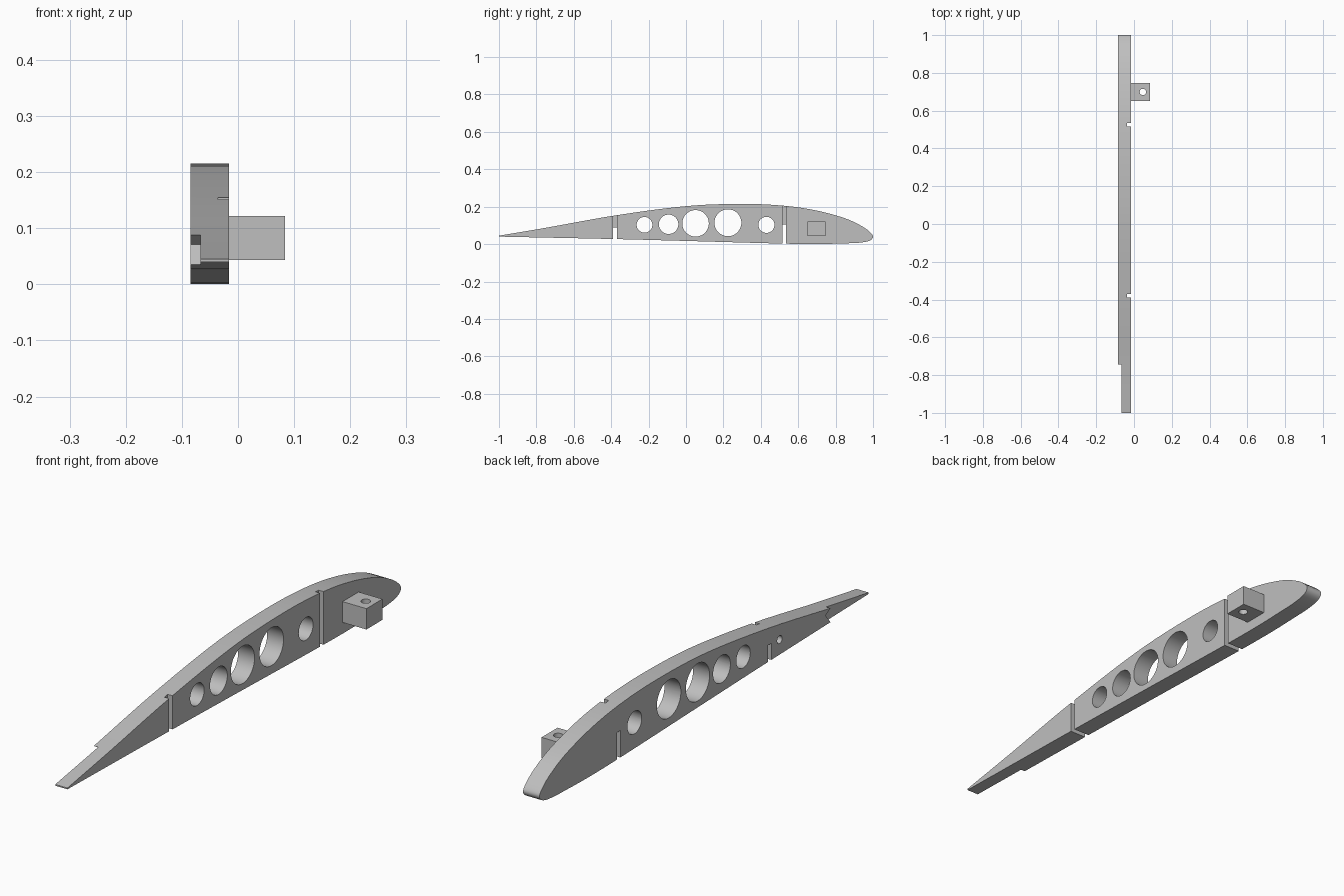
import bpy, bmesh, math
from mathutils import Vector

cube = bpy.data.objects.get("Cube")
if cube:
    bpy.data.objects.remove(cube, do_unlink=True)

grey = bpy.data.materials.new("plain grey")
grey.use_nodes = True
grey.diffuse_color = (0.52, 0.52, 0.52, 1)
grey.node_tree.nodes["Principled BSDF"].inputs["Base Color"].default_value = grey.diffuse_color

RIGHT, STEP, LEFT = -0.085, -0.067, -0.016   # rib faces and rebate depth across x


def prism(name, outline, x0, x1):
    """Extrude a (y, z) outline along x."""
    bm = bmesh.new()
    face = bm.faces.new([bm.verts.new((x0, y, z)) for y, z in outline])
    out = bmesh.ops.extrude_face_region(bm, geom=[face])
    moved = [v for v in out["geom"] if isinstance(v, bmesh.types.BMVert)]
    bmesh.ops.translate(bm, verts=moved, vec=(x1 - x0, 0, 0))
    bmesh.ops.recalc_face_normals(bm, faces=bm.faces)
    mesh = bpy.data.meshes.new(name)
    bm.to_mesh(mesh)
    bm.free()
    mesh.materials.append(grey)
    ob = bpy.data.objects.new(name, mesh)
    bpy.context.collection.objects.link(ob)
    return ob


def box(name, x0, x1, y0, y1, z0, z1):
    return prism(name, [(y0, z0), (y1, z0), (y1, z1), (y0, z1)], x0, x1)


def circle(y, z, r, n=48):
    return [(y + r * math.cos(i * math.tau / n), z + r * math.sin(i * math.tau / n))
            for i in range(n)]


def combine(target, tool, operation="DIFFERENCE"):
    mod = target.modifiers.new("combine", "BOOLEAN")
    mod.operation, mod.object, mod.solver = operation, tool, "EXACT"
    bpy.context.view_layer.objects.active = target
    bpy.ops.object.modifier_apply(modifier=mod.name)
    bpy.data.objects.remove(tool, do_unlink=True)


def smooth_path(points, steps=6):
    """Catmull-Rom curve through the points."""
    p = [Vector(q) for q in points]
    p = [2 * p[0] - p[1]] + p + [2 * p[-1] - p[-2]]
    path = []
    for a, b, c, d in zip(p, p[1:], p[2:], p[3:]):
        for i in range(steps):
            t = i / steps
            path.append((2 * b + (c - a) * t + (2 * a - 5 * b + 4 * c - d) * t * t
                         + (3 * b - a - 3 * c + d) * t ** 3) / 2)
    return path + [p[-2]]


# Wing rib: airfoil section from tail over the top, round the nose and back
airfoil = smooth_path([
    (-1, 0.045), (-0.745, 0.088), (-0.38, 0.153), (0, 0.203), (0.3, 0.215),
    (0.525, 0.205), (0.7, 0.179), (0.85, 0.138), (0.94, 0.096), (0.985, 0.063),
    (1, 0.04), (0.985, 0.02), (0.94, 0.009), (0.85, 0.004), (0.6, 0.001),
    (0, 0.017), (-0.38, 0.027), (-1, 0.04)])
rib = prism("wing_rib", airfoil, RIGHT, LEFT)

# Lightening holes
for y, z, r in [(-0.222, 0.103, 0.042), (-0.093, 0.106, 0.052), (0.051, 0.111, 0.071),
                (0.224, 0.114, 0.072), (0.43, 0.103, 0.043)]:
    combine(rib, prism("hole", circle(y, z, r), -0.2, 0.1))

# Small blind hole on the right face
combine(rib, prism("blind_hole", circle(-0.44, 0.085, 0.015, 24), -0.2, -0.045))

# Spar slots: open at the bottom, with a shallow groove up to the top
for y, top in [(-0.38, 0.09), (0.525, 0.105)]:
    combine(rib, box("slot", -0.2, 0.1, y - 0.01, y + 0.01, -0.1, top))
    combine(rib, box("groove", -0.036, 0.1, y - 0.01, y + 0.01, -0.1, 0.4))

# Nose rebate: an inset core is left standing on the right face
inset = []
for before, here, after in zip(airfoil, airfoil[1:], airfoil[2:]):
    if here.y > -1 and here.x > 0.7:
        along = (after - before).normalized()
        inset.append(here + 0.024 * Vector((along.y, -along.x)))
rebate = box("nose_rebate", -0.2, STEP, 0.85, 1.2, -0.2, 0.4)
combine(rebate, prism("nose_core", inset, -0.3, 0))
combine(rib, rebate)

# Tail rebate with a shallow V-shaped end
combine(rib, prism("tail_rebate", [
    (-1.2, -0.1), (-0.745, -0.1), (-0.745, 0.035), (-0.715, 0.071),
    (-0.745, 0.089), (-0.745, 0.3), (-1.2, 0.3)], -0.2, STEP))

# Mounting block with a vertical pin hole
block = box("mounting_block", -0.04, 0.084, 0.65, 0.746, 0.043, 0.122)
bpy.ops.mesh.primitive_cylinder_add(vertices=32, radius=0.017, depth=0.4,
                                    location=(0.047, 0.699, 0.08))
combine(block, bpy.context.object)
combine(rib, block, "UNION")

# Smooth curved walls, keep edges sharp
bpy.ops.object.select_all(action="DESELECT")
rib.select_set(True)
bpy.context.view_layer.objects.active = rib
bpy.ops.object.shade_smooth_by_angle(angle=math.radians(30))
rib.data.materials.clear()
rib.data.materials.append(grey)
for poly in rib.data.polygons:
    poly.material_index = 0
